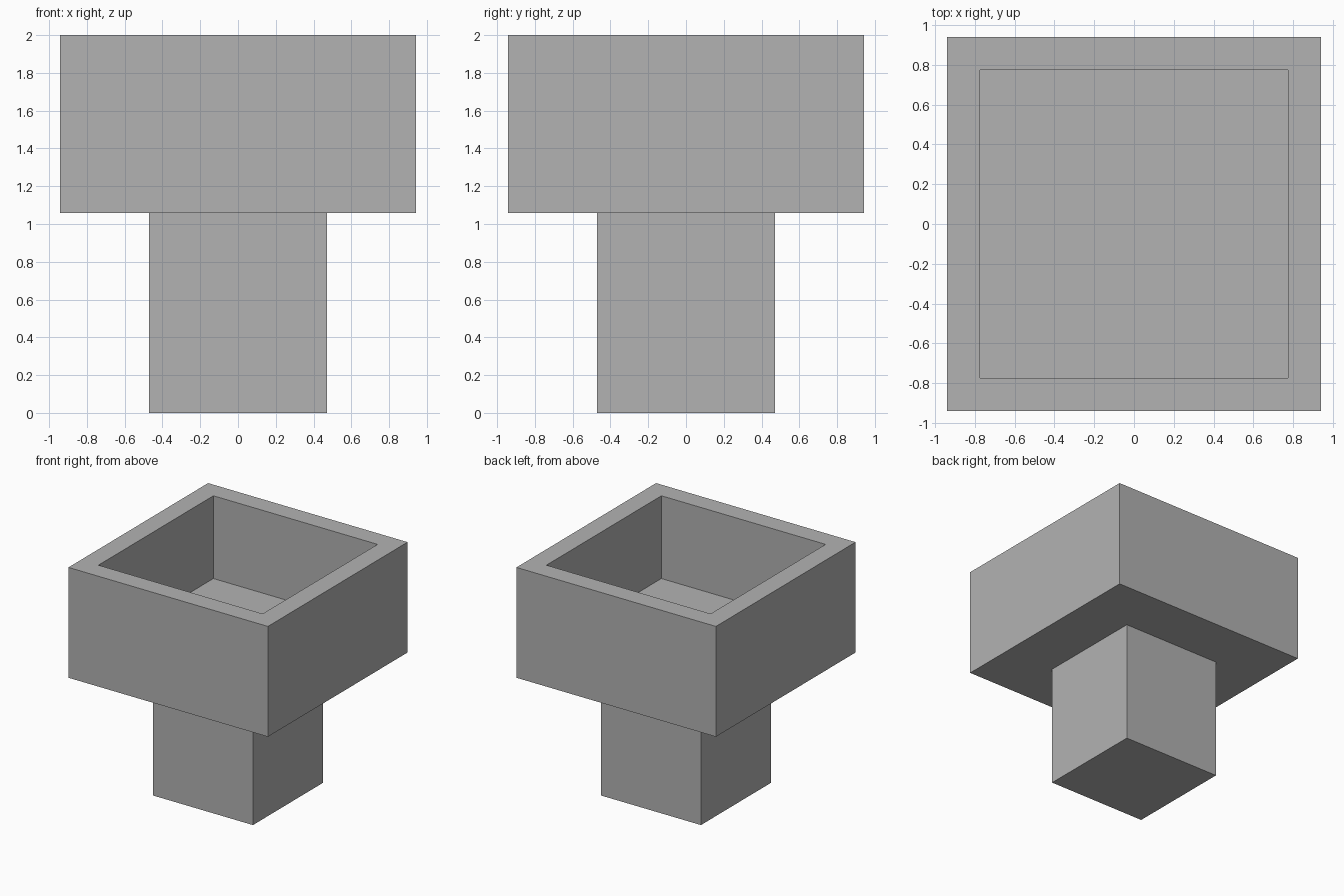
import bpy
import bmesh
from mathutils import Matrix

cube = bpy.data.objects.get("Cube")
if cube:
    bpy.data.objects.remove(cube, do_unlink=True)

U = 4 / 17              # wall thickness, the module for every size
RIM_Z = 2.0
BOX_Z = RIM_Z - 4 * U   # underside of the planter box

grey = bpy.data.materials.new("plain grey")
grey.use_nodes = True
colour = (0.448, 0.448, 0.448, 1)
grey.diffuse_color = colour
grey.node_tree.nodes["Principled BSDF"].inputs["Base Color"].default_value = colour


def block(bm, half, z0, z1):
    """Add a square block standing between two heights."""
    m = Matrix.Translation((0, 0, (z0 + z1) / 2)) @ Matrix.Diagonal((2 * half, 2 * half, z1 - z0, 1))
    return bmesh.ops.create_cube(bm, size=1, matrix=m)


def finish(bm, name):
    mesh = bpy.data.meshes.new(name)
    bm.normal_update()
    bm.to_mesh(mesh)
    bm.free()
    mesh.materials.append(grey)
    obj = bpy.data.objects.new(name, mesh)
    bpy.context.collection.objects.link(obj)
    return obj


# Square post
bm = bmesh.new()
block(bm, 2 * U, 0, BOX_Z)
finish(bm, "post")

# Open box: inset the top for the rim, then sink the inner face to the floor
bm = bmesh.new()
block(bm, 4 * U, BOX_Z, RIM_Z)
bm.normal_update()
top = max(bm.faces, key=lambda f: f.calc_center_median().z)
bmesh.ops.inset_region(bm, faces=[top], thickness=U)
floor = bmesh.ops.extrude_discrete_faces(bm, faces=[top])["faces"][0]
bmesh.ops.translate(bm, verts=floor.verts[:], vec=(0, 0, -3 * U))
bmesh.ops.recalc_face_normals(bm, faces=bm.faces[:])
finish(bm, "open_box")
